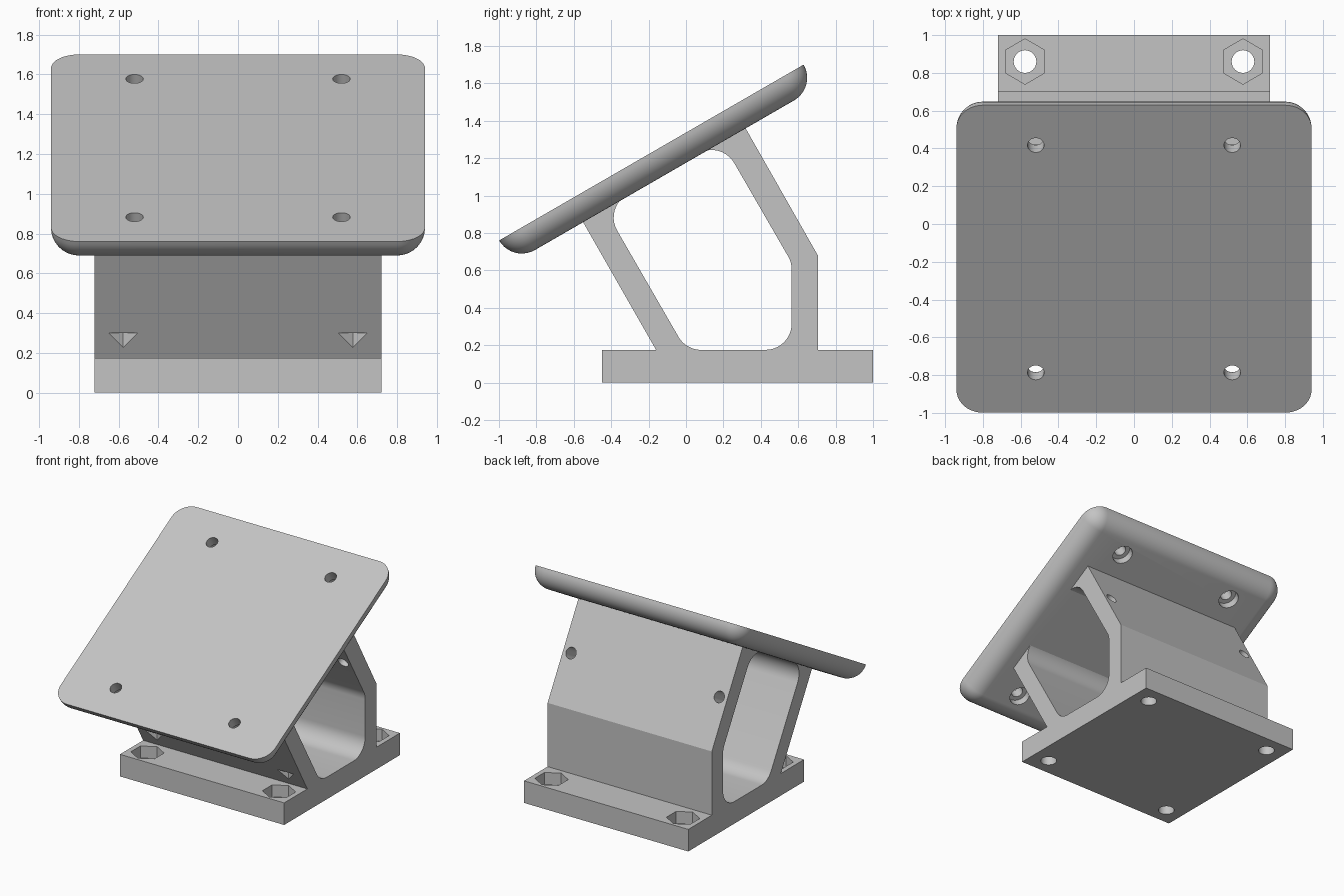
import bpy
import bmesh
from math import sin, cos, tan, pi, radians
from mathutils import Matrix, Vector

cube = bpy.data.objects.get("Cube")
if cube:
    bpy.data.objects.remove(cube, do_unlink=True)

grey = bpy.data.materials.new("plain grey")
grey.use_nodes = True
grey.diffuse_color = (0.55, 0.55, 0.55, 1)
grey.node_tree.nodes["Principled BSDF"].inputs["Base Color"].default_value = grey.diffuse_color


def make_object(name, bm, matrix):
    bmesh.ops.recalc_face_normals(bm, faces=bm.faces)
    bm.transform(matrix)
    mesh = bpy.data.meshes.new(name)
    bm.to_mesh(mesh)
    bm.free()
    mesh.materials.append(grey)
    obj = bpy.data.objects.new(name, mesh)
    bpy.context.collection.objects.link(obj)
    return obj


def prism(name, points, low, high, matrix=Matrix()):
    """Extrude a flat outline from low to high along its local z."""
    bm = bmesh.new()
    face = bm.faces.new([bm.verts.new((x, y, low)) for x, y in points])
    moved = bmesh.ops.extrude_face_region(bm, geom=[face])["geom"]
    for v in moved:
        if isinstance(v, bmesh.types.BMVert):
            v.co.z = high
    return make_object(name, bm, matrix)


def ring(radius, sides):
    return [(radius * sin(2 * pi * i / sides), radius * cos(2 * pi * i / sides))
            for i in range(sides)]


def fillet(points, radius, steps=10):
    """Round every corner of a convex outline."""
    result = []
    for i, p in enumerate(points):
        p = Vector(p)
        a = (Vector(points[i - 1]) - p).normalized()
        b = (Vector(points[(i + 1) % len(points)]) - p).normalized()
        half = a.angle(b) / 2
        centre = p + (a + b).normalized() * radius / sin(half)
        start = p + a * radius / tan(half) - centre
        sweep = pi - 2 * half
        for k in range(steps + 1):
            t = sweep * k / steps
            c, s = cos(t), sin(t)
            result.append(centre + Vector((c * start.x - s * start.y,
                                           s * start.x + c * start.y)))
    return result


def cut(obj, cutter):
    cutter.hide_render = True
    mod = obj.modifiers.new("cut", 'BOOLEAN')
    mod.object = cutter
    mod.solver = 'EXACT'
    bpy.context.view_layer.objects.active = obj
    bpy.ops.object.modifier_apply(modifier=mod.name)
    bpy.data.objects.remove(cutter, do_unlink=True)


def smooth(obj):
    bpy.ops.object.select_all(action='DESELECT')
    obj.select_set(True)
    bpy.context.view_layer.objects.active = obj
    bpy.ops.object.shade_smooth_by_angle(angle=radians(25))


# Bracket: side profile of base and hollow leaning body, extruded sideways
SIDEWAYS = Matrix(((0, 0, 1, 0), (1, 0, 0, 0), (0, 1, 0, 0), (0, 0, 0, 1)))
WIDTH = 0.72
outline = [(-0.45, 0), (1, 0), (1, 0.175), (0.705, 0.175), (0.705, 0.68),
           (0.29, 1.41), (-0.58, 0.91), (-0.16, 0.175), (-0.45, 0.175)]
bracket = prism("bracket", outline, -WIDTH, WIDTH, SIDEWAYS)
opening = [(0, 0.175), (0.565, 0.175), (0.565, 0.642), (0.188, 1.295), (-0.438, 0.934)]
cut(bracket, prism("opening_cutter", fillet(opening, 0.14), -1, 1, SIDEWAYS))

# Base bolt holes with hexagonal pockets, and holes through the sloping back wall
for side in (-1, 1):
    for y in (-0.31, 0.86):
        spot = Matrix.Translation((side * 0.577, y, 0))
        cut(bracket, prism("bolt_cutter", ring(0.06, 32), -0.1, 0.3, spot))
        cut(bracket, prism("hex_cutter", ring(0.12, 6), 0.08, 0.3, spot))
    lean = Matrix.Translation((side * 0.65, 0.512, 1.02)) @ Matrix.Rotation(radians(-60), 4, 'X')
    cut(bracket, prism("wall_cutter", ring(0.043, 32), -0.3, 0.1, lean))
smooth(bracket)

# Tilted plate: rounded square whose rim curves in to the underside
TILT = Matrix.Translation((0, -0.185, 1.23)) @ Matrix.Rotation(radians(30), 4, 'X')
CORE, THICK, STEPS = 0.8, 0.14, 10
bm = bmesh.new()
loops = []
for level in range(STEPS + 1):
    t = pi / 2 * level / STEPS
    loop = []
    for quarter, (sx, sy) in enumerate(((1, 1), (-1, 1), (-1, -1), (1, -1))):
        for k in range(STEPS + 1):
            a = pi / 2 * (quarter + k / STEPS)
            loop.append(bm.verts.new((sx * CORE + THICK * cos(t) * cos(a),
                                      sy * CORE + THICK * cos(t) * sin(a),
                                      -THICK * sin(t))))
    loops.append(loop)
for upper, lower in zip(loops, loops[1:]):
    for i in range(len(upper)):
        bm.faces.new((upper[i - 1], upper[i], lower[i], lower[i - 1]))
bm.faces.new(loops[0])
bm.faces.new(loops[-1])
bmesh.ops.remove_doubles(bm, verts=bm.verts, dist=0.0005)
plate = make_object("tilted_plate", bm, TILT)

# Plate screw holes, counterbored from below
for x in (-0.52, 0.52):
    for y in (-0.695, 0.695):
        spot = TILT @ Matrix.Translation((x, y, 0))
        cut(plate, prism("screw_cutter", ring(0.044, 32), -0.3, 0.1, spot))
        cut(plate, prism("counterbore_cutter", ring(0.077, 32), -0.3, -0.08, spot))
smooth(plate)
